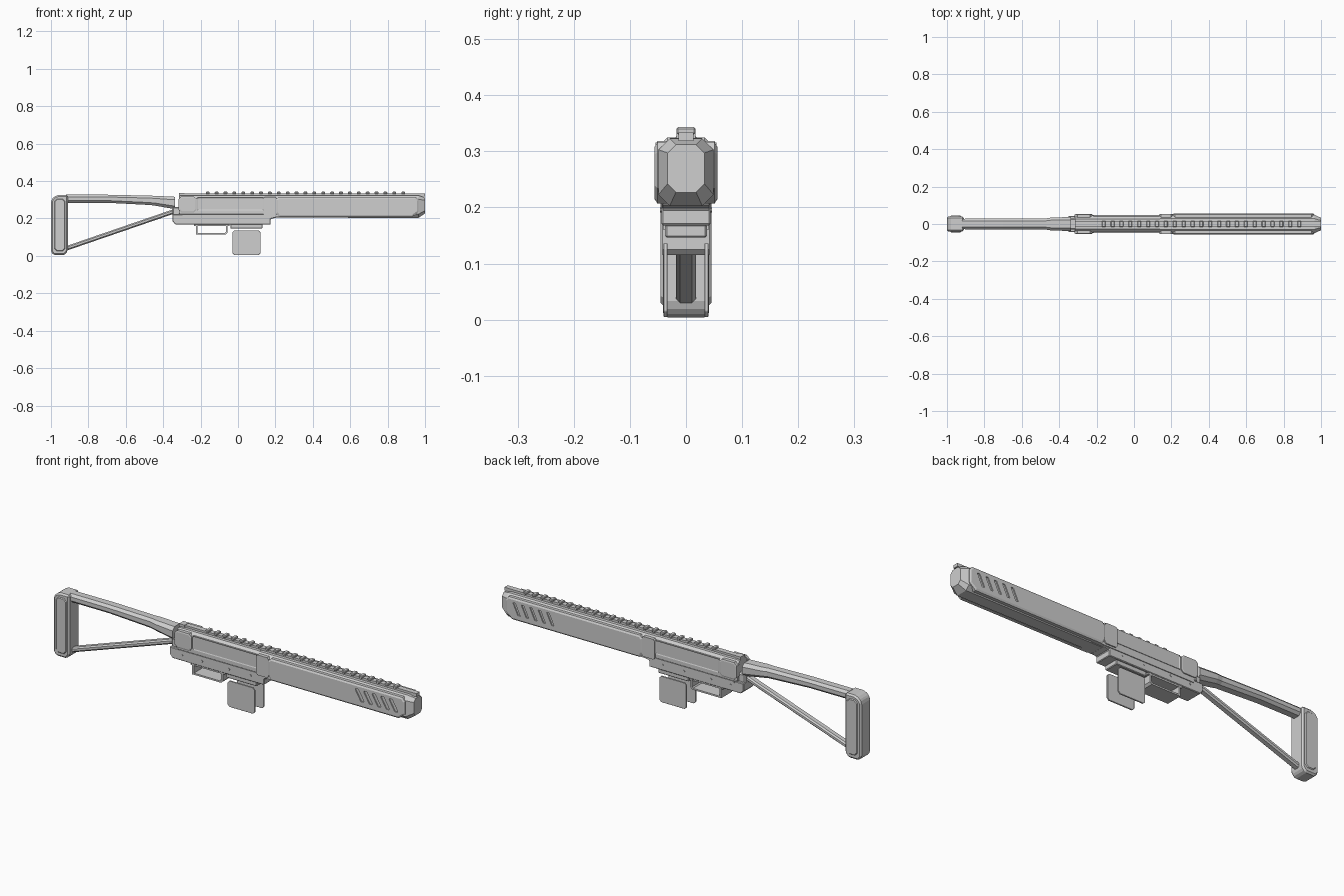
import bpy, bmesh, math

cube = bpy.data.objects.get("Cube")
if cube:
    bpy.data.objects.remove(cube)

grey = bpy.data.materials.new("plain_grey")
grey.use_nodes = True
grey.diffuse_color = (0.62, 0.62, 0.62, 1)
grey.node_tree.nodes["Principled BSDF"].inputs["Base Color"].default_value = (0.62, 0.62, 0.62, 1)


def finish(bm, name, bevel=0):
    bmesh.ops.recalc_face_normals(bm, faces=bm.faces)
    mesh = bpy.data.meshes.new(name)
    bm.to_mesh(mesh)
    bm.free()
    mesh.materials.append(grey)
    obj = bpy.data.objects.new(name, mesh)
    bpy.context.collection.objects.link(obj)
    if bevel:
        mod = obj.modifiers.new("edge_bevel", "BEVEL")
        mod.width, mod.segments, mod.limit_method = bevel, 1, "ANGLE"
    return obj


def prism(name, profile, y0, y1, bevel=0, inset=None):
    """Extrude an (x, z) outline from y0 to y1; inset = (rim, depth) on the y1 face."""
    bm = bmesh.new()
    a = [bm.verts.new((x, y0, z)) for x, z in profile]
    b = [bm.verts.new((x, y1, z)) for x, z in profile]
    bm.faces.new(a)
    outer = bm.faces.new(b)
    for i in range(len(a)):
        j = (i + 1) % len(a)
        bm.faces.new((a[i], a[j], b[j], b[i]))
    bmesh.ops.recalc_face_normals(bm, faces=bm.faces)
    if inset:
        bmesh.ops.inset_individual(bm, faces=[outer], thickness=inset[0])
        bmesh.ops.translate(bm, verts=outer.verts, vec=outer.normal * inset[1])
    return finish(bm, name, bevel)


def rect(x0, x1, z0, z1, c=0):
    """Rectangle outline with optional cut corners."""
    if not c:
        return [(x0, z0), (x1, z0), (x1, z1), (x0, z1)]
    return [(x0 + c, z0), (x1 - c, z0), (x1, z0 + c), (x1, z1 - c),
            (x1 - c, z1), (x0 + c, z1), (x0, z1 - c), (x0, z0 + c)]


def loft(name, sections):
    """Join eight-sided sections (x, half_width, bottom, top, corner) along x."""
    bm = bmesh.new()
    rings = [[bm.verts.new((x, y, z)) for y, z in rect(-w, w, lo, hi, c)]
             for x, w, lo, hi, c in sections]
    bm.faces.new(rings[0])
    bm.faces.new(rings[-1])
    for a, b in zip(rings, rings[1:]):
        for i in range(8):
            j = (i + 1) % 8
            bm.faces.new((a[i], a[j], b[j], b[i]))
    return finish(bm, name)


def box(name, x0, x1, w, z0, z1, bevel=0):
    return prism(name, rect(x0, x1, z0, z1), -w, w, bevel)


# Receiver and barrel shroud
loft("receiver", [(-.315, .042, .21, .32, .018), (-.305, .046, .205, .324, .018),
                  (.14, .046, .205, .324, .018)])
loft("shroud", [(.14, .049, .205, .323, .02), (.965, .049, .203, .323, .02),
                (1.0, .033, .227, .312, .015)])

# Top rail
box("rail_base", -.31, 1.0, .013, .318, .334)
for i in range(23):
    x = -.172 + i * .0475
    box("rail_tooth", x, x + .02, .017, .33, .343, .003)
box("rail_rear_stop", -.315, -.285, .017, .318, .336)

# Side panels
guard_outline = [(.205, .23), (.22, .207), (.93, .207), (.965, .235),
                 (.965, .298), (.95, .316), (.22, .316), (.205, .302)]
for side, label in ((-1, "right"), (1, "left")):
    panel = prism("handguard_panel_" + label, guard_outline, side * .035, side * .051,
                  inset=(.009, .005))
    # Slanted vent slots
    for i in range(5):
        x, lean = .715 + i * .047, side * .014
        slot = [(x - lean - .007, .236), (x - lean + .007, .236), (x - lean + .01, .242),
                (x + lean + .007, .294), (x + lean - .007, .294), (x + lean - .01, .288)]
        cutter = prism("slot_cutter", slot, side * .0505, side * .07)
        cutter.hide_render = True
        cutter.hide_set(True)
        cut = panel.modifiers.new("slot", "BOOLEAN")
        cut.object, cut.solver = cutter, "EXACT"
    prism("receiver_rear_plate_" + label, rect(-.317, -.222, .232, .318, .014),
          side * .03, side * .051, inset=(.007, .002))
    prism("port_frame_" + label, rect(-.217, .137, .243, .312),
          side * .03, side * .0485, inset=(.006, -.002))
    prism("collar_plate_" + label, rect(.137, .207, .215, .316, .008), side * .03, side * .054)
    prism("lower_rail_" + label, rect(-.30, .27, .207, .222, .005), side * .03, side * .048)
    # Lower receiver pins
    for x in (-.28, -.17, -.02, .1):
        prism("pin_" + label, rect(x - .005, x + .005, .191, .201, .003),
              side * .04, side * .0465)
    # Magazine side plates
    prism("magazine_plate_" + label, rect(-.03, .12, .005, .136, .01),
          side * .033, side * .04, .001)
    # Butt side panels
    prism("butt_panel_" + label, rect(-.982, -.924, .026, .305, .014),
          side * .03, side * .041, inset=(.004, .004))

# Lower receiver
prism("lower_receiver", [(-.35, .185), (-.335, .168), (.175, .168), (.175, .198),
                         (.205, .205), (.2, .222), (-.35, .222)], -.044, .044, .003)
box("magazine_well", -.04, .13, .037, .146, .17, .003)
box("grip_mount", -.235, -.045, .04, .16, .17)

# Trigger guard, a wide open strap
prism("trigger_guard", [(-.225, .17), (-.225, .115), (-.065, .115), (-.055, .125), (-.055, .17),
                        (-.064, .17), (-.064, .129), (-.069, .123), (-.216, .123), (-.216, .17)],
      -.042, .042)

# Stock
box("stock_joint", -.35, -.3, .03, .205, .262, .006)
loft("stock_tube", [(-.92, .028, .284, .327, .012), (-.7, .029, .284, .327, .012),
                    (-.47, .03, .272, .322, .013), (-.44, .035, .268, .321, .014),
                    (-.338, .037, .25, .316, .016)])
loft("stock_strut", [(-.92, .018, .027, .052, .007), (-.335, .018, .228, .253, .007)])
prism("butt", [(-1, .022), (-.985, .004), (-.928, .004), (-.91, .025), (-.91, .325),
               (-.962, .325), (-.985, .316), (-1, .295)], -.041, .041, .008)
